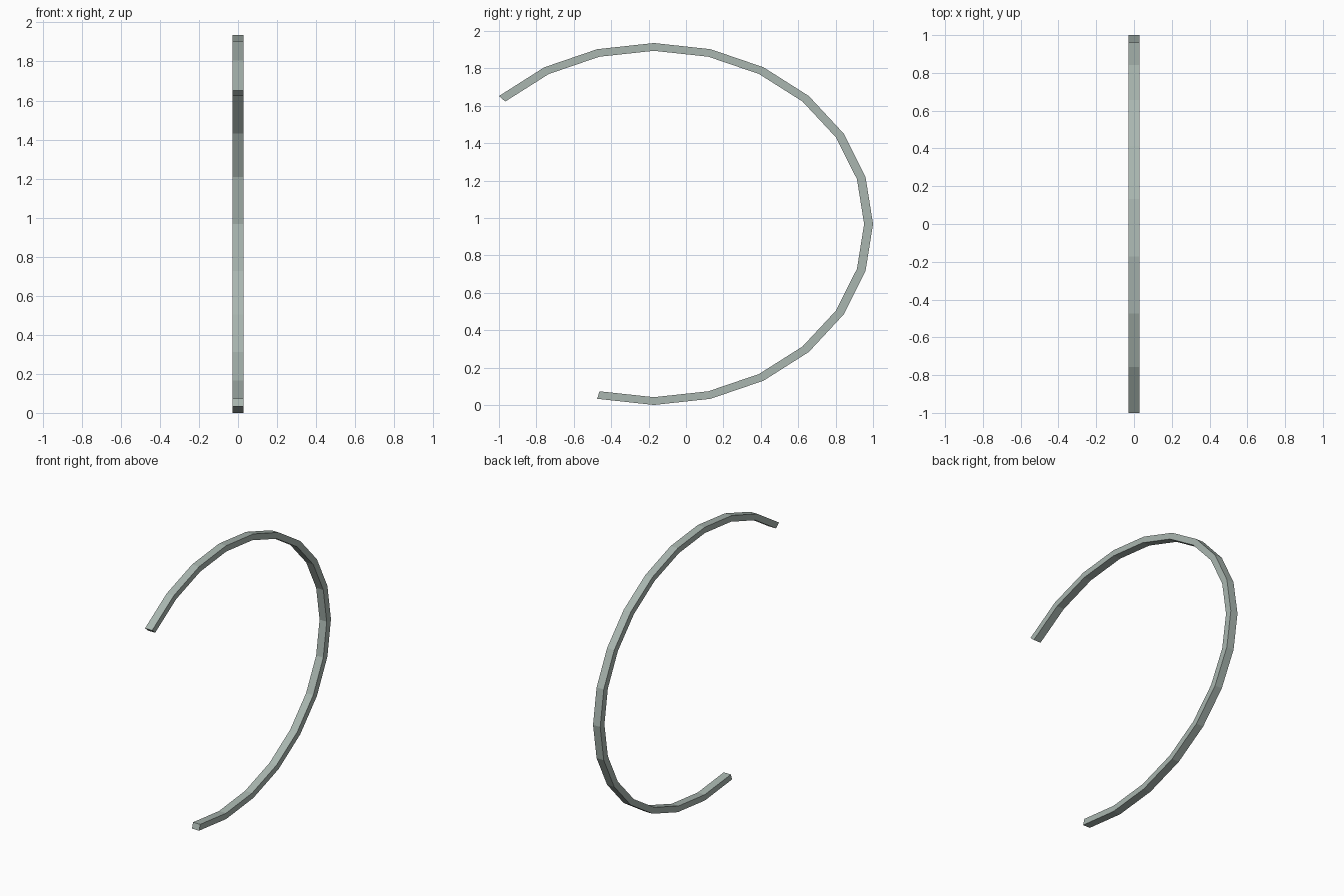
import bpy, bmesh
from math import sin, cos, radians

if "Cube" in bpy.data.objects:
    bpy.data.objects.remove(bpy.data.objects["Cube"])

# Elliptical arc in the YZ plane: 24 steps per turn, 16 of them present
CY, CZ = -0.1716, 0.9675          # ellipse centre
OUTER = (1.1716, 0.9675)          # outer semi-axes (y, z)
INNER = (1.124, 0.926)            # inner semi-axes (y, z)
HALF_W = 0.028                    # half width along x

bm = bmesh.new()
rings = []
for i in range(-7, 10):
    a = radians(15 * i)
    section = [(-HALF_W, OUTER), (HALF_W, OUTER), (HALF_W, INNER), (-HALF_W, INNER)]
    rings.append([bm.verts.new((x, CY + ry * cos(a), CZ + rz * sin(a)))
                  for x, (ry, rz) in section])

# Sides of the bar between neighbouring sections
for r, s in zip(rings, rings[1:]):
    for k in range(4):
        n = (k + 1) % 4
        bm.faces.new((r[k], r[n], s[n], s[k]))

# End caps
bm.faces.new(rings[0])
bm.faces.new(rings[-1])
bmesh.ops.recalc_face_normals(bm, faces=bm.faces)

mesh = bpy.data.meshes.new("curved_bar")
bm.to_mesh(mesh)
bm.free()

# Muted green-grey colour
mat = bpy.data.materials.new("green_grey")
mat.diffuse_color = (0.40, 0.47, 0.435, 1.0)
mat.use_nodes = True
mat.node_tree.nodes["Principled BSDF"].inputs["Base Color"].default_value = mat.diffuse_color
mesh.materials.append(mat)
bpy.context.collection.objects.link(bpy.data.objects.new("curved_bar", mesh))
